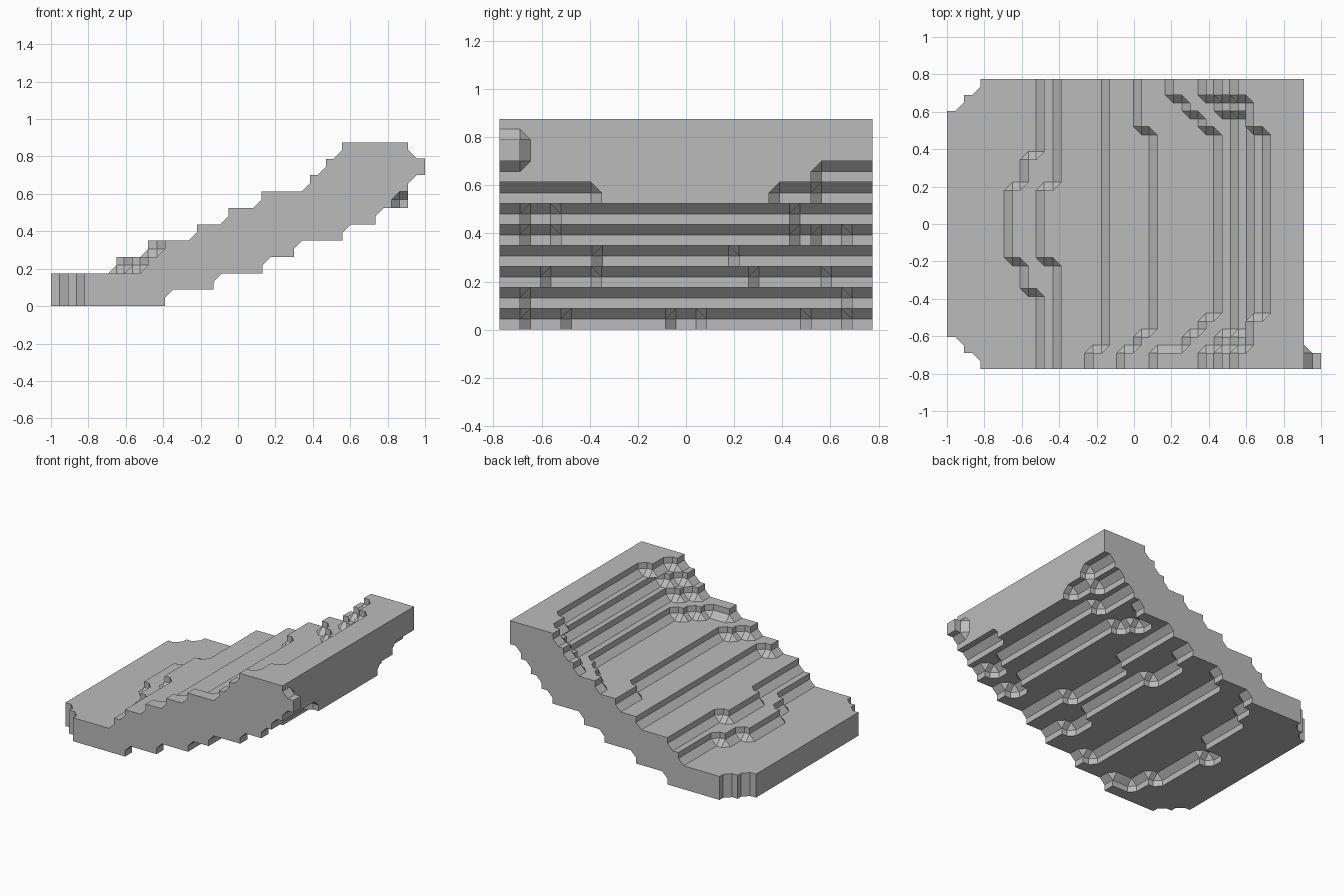
import bpy
import bmesh

cube = bpy.data.objects.get("Cube")
if cube:
    bpy.data.objects.remove(cube, do_unlink=True)

STEP = 0.0875      # height of one terrace
C = STEP / 2       # chamfer in every inner corner
HALF = 0.775       # half width
BACK = 0.91        # high end wall

grey = bpy.data.materials.new("stone_grey")
grey.use_nodes = True
colour = (0.5, 0.5, 0.5, 1)
grey.diffuse_color = colour
grey.node_tree.nodes["Principled BSDF"].inputs["Base Color"].default_value = colour


def loft(name, rings):
    """Closed solid through rings of equal point count."""
    bm = bmesh.new()
    rows = [[bm.verts.new(p) for p in ring] for ring in rings]
    n = len(rows[0])
    for a, b in zip(rows, rows[1:]):
        for i in range(n):
            j = (i + 1) % n
            bm.faces.new((a[i], a[j], b[j], b[i]))
    bm.faces.new(rows[0])
    bm.faces.new(rows[-1])
    bmesh.ops.remove_doubles(bm, verts=bm.verts, dist=0.0005)
    bmesh.ops.recalc_face_normals(bm, faces=bm.faces)
    mesh = bpy.data.meshes.new(name)
    bm.to_mesh(mesh)
    bm.free()
    mesh.materials.append(grey)
    obj = bpy.data.objects.new(name, mesh)
    bpy.context.scene.collection.objects.link(obj)
    return obj


def edge_paths(start, steps, side=1):
    """Sharp edge line and its flared foot line, running along y."""
    x = start * side
    edge, foot = [(x, -HALF)], [(x - C, -HALF)]
    for y, nx in steps:
        nx *= side
        lo, hi = min(x, nx), max(x, nx)
        d = C if nx > x else -C
        e = [(lo, y), (lo, y), (hi - C, y), (hi, y + d)]
        f = [(lo - C, y), (lo, y + d), (hi - C, y + d), (hi - C, y + d)]
        if nx < x:
            e.reverse()
            f.reverse()
        edge += e
        foot += f
        x = nx
    edge.append((x, HALF))
    foot.append((x - C, HALF))
    return [[(min(px * side, BACK), py) for px, py in p] for p in (edge, foot)]


# Upper side: where each terrace begins
base = (-0.82, [(-0.69, -0.91), (-0.605, -1), (0.605, -0.91), (0.69, -0.82)])
upper = [
    base, base,
    (-0.48, [(-0.345, -0.565), (-0.18, -0.65), (0.18, -0.565), (0.345, -0.48)]),
    (-0.39, [(-0.18, -0.48), (0.18, -0.39)]),
    (-0.22, [(-0.69, -0.13)]),
    (-0.05, [(-0.69, 0.04), (-0.605, 0.125), (0.52, 0.04)]),
    (0.125, [(-0.69, 0.3), (-0.605, 0.385), (-0.52, 0.47),
             (0.52, 0.385), (0.605, 0.3), (0.69, 0.21)]),
]
for x in (0.385, 0.47):
    upper.append((x, [(-0.69, x + STEP), (-0.605, x + 2 * STEP),
                      (0.605, x + STEP), (0.69, x)]))
upper.append((0.555, [(-0.69, 0.64), (-0.52, 0.73), (0.52, 0.64), (0.69, 0.555)]))

# Underside: where each terrace ends
lower = [
    (-0.39, [(-0.69, -0.565), (-0.52, -0.65), (-0.085, -0.74),
             (0.085, -0.565), (0.52, -0.48), (0.69, -0.39)]),
    (-0.13, [(-0.69, -0.22), (0.69, -0.13)]),
    (0.13, [(-0.605, 0.04), (-0.35, 0.13), (0.26, 0.04), (0.605, 0.13)]),
    (0.3, [(-0.39, 0.21), (0.22, 0.3)]),
    (0.56, [(-0.69, 0.47), (-0.52, 0.56), (0.43, 0.47), (0.52, 0.385), (0.69, 0.56)]),
    (0.735, [(-0.69, 0.65), (-0.52, 0.735), (0.43, 0.65)]),
    (0.82, [(-0.35, BACK), (0.345, 0.82), (0.52, 0.735)]),
    (BACK, [(0.52, 0.82)]),
    (BACK, []), (BACK, []),
]

# Stacked terraces
for k, (top, under) in enumerate(zip(upper, lower)):
    l_edge, l_foot = edge_paths(*top)
    r_edge, r_foot = edge_paths(*under, side=-1)
    if k < 2:
        l_foot = l_edge
    z = k * STEP
    rings = []
    for left, right, h in ((l_foot, r_edge, z), (l_edge, r_edge, z + C),
                           (l_edge, r_foot, z + STEP)):
        rings.append([(x, y, h) for x, y in left + right[::-1]])
    loft(f"terrace_{k + 1}", rings)

# Small knob on the high end wall
y0, y1, z0, z1 = -HALF, -0.69, 0.70, 0.79
foot = [(y0, z0 - C), (y1, z0 - C), (y1 + C, z0),
        (y1 + C, z1), (y1, z1 + C), (y0, z1 + C)]
body = [(y0, z0), (y1, z0), (y1, z0), (y1, z1), (y1, z1), (y0, z1)]
loft("end_knob", [[(x, y, z) for y, z in ring]
                  for x, ring in ((BACK, foot), (BACK + C, body), (1.0, body))])
